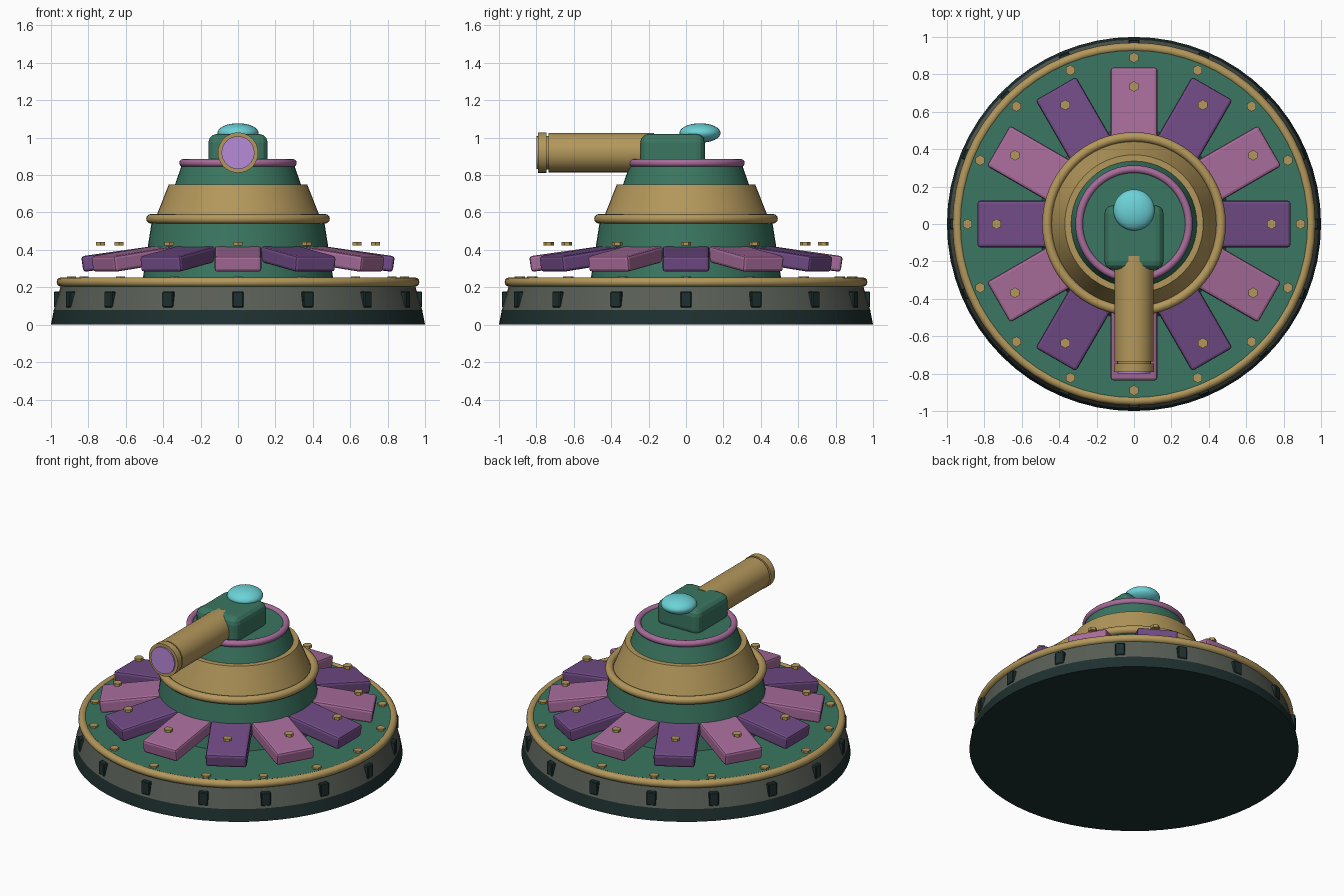
import bpy
from math import sin, cos, pi, radians

if "Cube" in bpy.data.objects:
    bpy.data.objects.remove(bpy.data.objects["Cube"])


def material(name, *rgb):
    m = bpy.data.materials.new(name)
    m.diffuse_color = tuple(c ** 2.2 for c in rgb) + (1,)
    m.use_nodes = True
    m.node_tree.nodes["Principled BSDF"].inputs["Base Color"].default_value = m.diffuse_color
    return m


GREEN = material("green", 0.24, 0.46, 0.38)
GOLD = material("brass", 0.70, 0.59, 0.36)
PINK = material("mauve", 0.65, 0.42, 0.60)
PURPLE = material("purple", 0.44, 0.30, 0.52)
CYAN = material("cyan", 0.42, 0.82, 0.84)
DARK = material("dark", 0.14, 0.20, 0.20)
GREY = material("grey", 0.35, 0.37, 0.34)
LENS = material("lilac", 0.72, 0.54, 0.84)


def finish(name, mat, smooth=True):
    ob = bpy.context.object
    ob.name = name
    ob.data.materials.append(mat)
    if smooth:
        bpy.ops.object.shade_smooth_by_angle(angle=radians(35))
    return ob


def cone(name, mat, r1, r2, z1, z2, sides=48):
    bpy.ops.mesh.primitive_cone_add(vertices=sides, radius1=r1, radius2=r2,
                                    depth=z2 - z1, location=(0, 0, (z1 + z2) / 2))
    return finish(name, mat)


def ring(name, mat, major, minor, z):
    bpy.ops.mesh.primitive_torus_add(major_radius=major, minor_radius=minor, location=(0, 0, z),
                                     major_segments=64, minor_segments=12)
    return finish(name, mat)


def tube(name, mat, r, y1, y2, z):
    bpy.ops.mesh.primitive_cylinder_add(vertices=32, radius=r, depth=y2 - y1,
                                        location=(0, (y1 + y2) / 2, z), rotation=(pi / 2, 0, 0))
    return finish(name, mat)


def box(name, mat, loc, size, rot=(0, 0, 0), bevel=0.0, segments=2):
    bpy.ops.mesh.primitive_cube_add(size=1, location=loc, rotation=rot)
    ob = bpy.context.object
    ob.scale = size
    bpy.ops.object.transform_apply(location=False, rotation=False, scale=True)
    if bevel:
        mod = ob.modifiers.new("bevel", "BEVEL")
        mod.width, mod.segments = bevel, segments
    return finish(name, mat, smooth=False)


def bolt(name, r, a, z):
    bpy.ops.mesh.primitive_cylinder_add(vertices=6, radius=0.028, depth=0.018,
                                        location=(r * cos(a), r * sin(a), z))
    finish(name, GOLD, smooth=False)


# Wide base with its trim
cone("base_foot", DARK, 1.0, 0.985, 0, 0.078, 64)
cone("base_band", GREY, 0.985, 0.95, 0.078, 0.2, 64)
cone("base_deck", GREEN, 0.95, 0.945, 0.195, 0.245, 64)
ring("base_rim", GOLD, 0.945, 0.025, 0.228)

# Lugs around the band and bolts on the deck
for i in range(16):
    a = i * pi / 8
    box("base_lug", DARK, (0.96 * cos(a), 0.96 * sin(a), 0.135), (0.05, 0.06, 0.085), (0, 0, a), 0.005, 1)
    bolt("deck_bolt", 0.89, a, 0.248)

# Tilted armour plates with hovering bolts
for i in range(12):
    a = i * pi / 6
    box("armour_plate", PINK if i % 2 else PURPLE, (0.605 * cos(a), 0.605 * sin(a), 0.356),
        (0.46, 0.25, 0.085), (0, 0.14, a), 0.015)
    bolt("plate_bolt", 0.735, a, 0.432)

# Stepped tower
cone("tower_lower", GREEN, 0.51, 0.46, 0.24, 0.56)
ring("tower_lower_ring", GOLD, 0.465, 0.026, 0.566)
cone("tower_collar", GOLD, 0.445, 0.37, 0.56, 0.75)
cone("tower_upper", GREEN, 0.34, 0.295, 0.74, 0.87)
ring("tower_top_ring", PINK, 0.293, 0.021, 0.865)

# Turret head, cannon and dome
box("turret_head", GREEN, (0, -0.072, 0.93), (0.316, 0.345, 0.18), bevel=0.045, segments=3)
tube("cannon_barrel", GOLD, 0.105, -0.735, -0.17, 0.92)
tube("cannon_muzzle", GOLD, 0.108, -0.79, -0.745, 0.92)
tube("cannon_core", GOLD, 0.09, -0.75, -0.73, 0.92)
tube("cannon_lens", LENS, 0.088, -0.799, -0.785, 0.92)
bpy.ops.mesh.primitive_uv_sphere_add(segments=32, ring_count=16, location=(0, 0.075, 1.025))
bpy.context.object.scale = (0.11, 0.11, 0.052)
finish("sensor_dome", CYAN)
